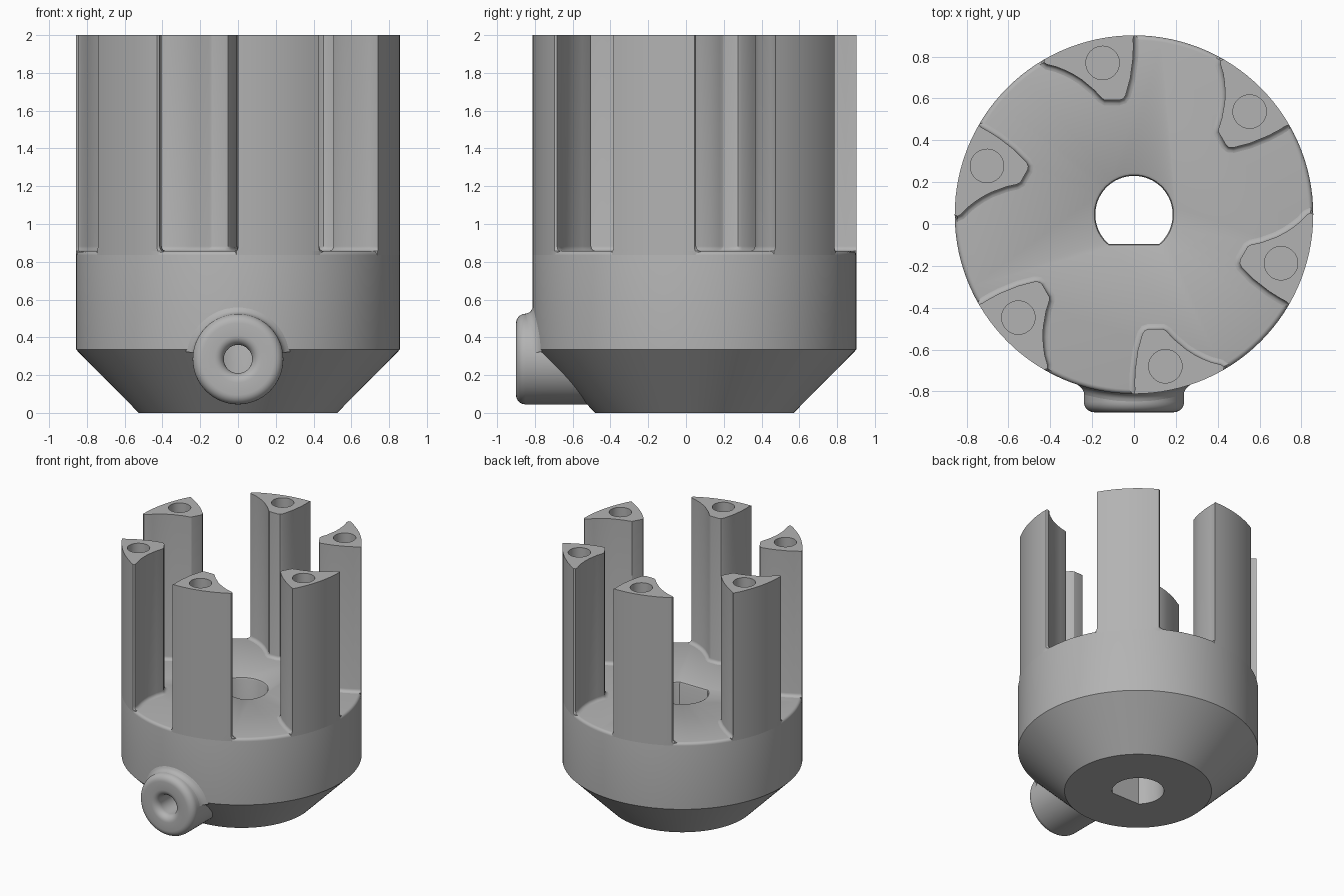
import bpy, bmesh
from math import sin, cos, pi, radians, sqrt, hypot
from mathutils import Vector

if "Cube" in bpy.data.objects:
    bpy.data.objects.remove(bpy.data.objects["Cube"], do_unlink=True)

R, CY, SEGS = 0.857, 0.045, 120      # body radius, axis offset, facets
RIM, FLOOR, TOP = 0.835, 0.857, 2.0  # heights
BOSS_Z, BOSS_R, SCREW_R = 0.285, 0.24, 0.075

grey = bpy.data.materials.new("plain grey")
grey.use_nodes = True
grey.diffuse_color = (0.45, 0.45, 0.45, 1)
grey.node_tree.nodes["Principled BSDF"].inputs["Base Color"].default_value = (0.45, 0.45, 0.45, 1)


def loft(name, loops, closed=True, caps=True):
    """Skin a list of equal-length point loops."""
    bm = bmesh.new()
    rings = [[bm.verts.new(p) for p in loop] for loop in loops]
    n = len(rings[0])
    for a, b in zip(rings, rings[1:]):
        for i in range(n if closed else n - 1):
            j = (i + 1) % n
            bm.faces.new((a[i], a[j], b[j], b[i]))
    if caps:
        bm.faces.new(rings[0][::-1])
        bm.faces.new(rings[-1])
        bmesh.ops.recalc_face_normals(bm, faces=bm.faces)
    mesh = bpy.data.meshes.new(name)
    bm.to_mesh(mesh)
    bm.free()
    mesh.materials.append(grey)
    obj = bpy.data.objects.new(name, mesh)
    bpy.context.collection.objects.link(obj)
    return obj


def circle(r, n, x=0, y=0):
    return [(x + r * cos(2 * pi * i / n), y + r * sin(2 * pi * i / n)) for i in range(n)]


def at_height(points, z):
    return [(x, y, z) for x, y in points]


def outset(points, d, limit=9):
    """Push a counter-clockwise outline outwards, staying inside a radius."""
    out = []
    for i, p in enumerate(points):
        p, a, b = Vector(p), Vector(points[i - 1]), Vector(points[(i + 1) % len(points)])
        t = (b - a).normalized()
        q = p + d * Vector((t.y, -t.x))
        if q.length > limit:
            q *= limit / q.length
        out.append((q.x, q.y))
    return out


def cut(target, cutter):
    mod = target.modifiers.new("cut", "BOOLEAN")
    mod.operation, mod.solver, mod.object = "DIFFERENCE", "EXACT", cutter
    bpy.context.view_layer.objects.active = target
    bpy.ops.object.modifier_apply(modifier=mod.name)
    bpy.data.objects.remove(cutter, do_unlink=True)


def smooth(obj):
    bpy.ops.object.select_all(action="DESELECT")
    obj.select_set(True)
    bpy.context.view_layer.objects.active = obj
    bpy.ops.object.shade_smooth_by_angle(angle=radians(32))


# Body: cone foot, straight wall, rounded rim
profile = [(0.525, 0), (R, 0.335), (R, RIM)]
e = FLOOR - RIM
profile += [(R - e + e * cos(a), RIM + e * sin(a)) for a in (pi / 8, pi / 4, 3 * pi / 8, pi / 2)]
body = loft("body", [at_height(circle(r, SEGS), z) for r, z in profile])
body.location.y = CY

# D-shaped shaft bore with a softened upper edge
flat = radians(-49)
sweep = pi - 2 * flat
d_shape = [(0.185 * cos(flat + sweep * i / 48), 0.185 * sin(flat + sweep * i / 48)) for i in range(49)]
steps = [(0, -0.1), (0, FLOOR - 0.018), (0.005, FLOOR - 0.006), (0.016, FLOOR), (0.016, 1)]
bore = loft("bore_cutter", [at_height(outset(d_shape, d), z) for d, z in steps])
bore.location.y = CY
cut(body, bore)

# Set-screw passage from the boss into the bore
passage = loft("passage_cutter", [[(x, y, BOSS_Z + z) for x, z in circle(SCREW_R + 0.001, 40)]
                                  for y in (-1, 0)])
cut(body, passage)
smooth(body)

# Boss: turned about the y axis, rounded lip and countersunk mouth
lip, mouth = 0.05, 0.05
turn = [(BOSS_R, -0.4)]
turn += [(BOSS_R - lip + lip * cos(i * pi / 12), -0.9 + lip - lip * sin(i * pi / 12)) for i in range(7)]
turn += [(SCREW_R + mouth - mouth * sin(i * pi / 12), -0.9 + mouth - mouth * cos(i * pi / 12))
         for i in range(7)]
turn += [(SCREW_R, -0.4)]
boss = loft("screw_boss", [[(x, y, BOSS_Z + z) for x, z in circle(r, 64)] for r, y in turn], caps=False)
smooth(boss)


# Fillet blending the boss into the upright wall
def wall(x):
    return CY - sqrt(R * R - x * x)


fillet_loops = []
for grow, lift in ((0, 0.04), (0.004, 0.025), (0.013, 0.011), (0.025, 0.004), (0.04, -0.003)):
    loop = []
    for i in range(41):
        a = radians(8 + 164 * i / 40)
        r = BOSS_R - 0.001 + grow
        x = r * cos(a)
        loop.append((x, wall(x) - lift, BOSS_Z + r * sin(a)))
    fillet_loops.append(loop)
smooth(loft("boss_fillet", fillet_loops[::-1], closed=False, caps=False))

# Pillar: outer arc, hollow flank, blunt nose and curved flank
outline = [(R * cos(radians(a)), R * sin(radians(a))) for a in range(90, 121, 3)]
outline += [(-0.43, 0.727), (-0.415, 0.717), (-0.37, 0.706), (-0.33, 0.69), (-0.29, 0.67),
            (-0.25, 0.645), (-0.19, 0.595), (-0.155, 0.557), (-0.14, 0.547), (-0.07, 0.547),
            (-0.052, 0.553), (-0.04, 0.57), (-0.018, 0.65), (-0.005, 0.745), (-0.003, 0.8),
            (-0.004, 0.84)]
f = 0.025
levels = [(f, RIM), (f, FLOOR)]
levels += [(f - f * sin(a), FLOOR + f - f * cos(a)) for a in (pi / 8, pi / 4, 3 * pi / 8, pi / 2)]
levels += [(0, TOP)]
pillar = loft("pillar_1", [at_height(outset(outline, d, R) if d > 1e-6 else outline, z)
                           for d, z in levels])
cut(pillar, loft("hole_cutter", [at_height(circle(0.08, 40, -0.15, 0.725), z) for z in (1.55, 2.1)]))
smooth(pillar)
pillar.location.y = CY
for i in range(1, 6):
    twin = pillar.copy()
    twin.name = f"pillar_{i + 1}"
    twin.rotation_euler.z = i * pi / 3
    bpy.context.collection.objects.link(twin)
